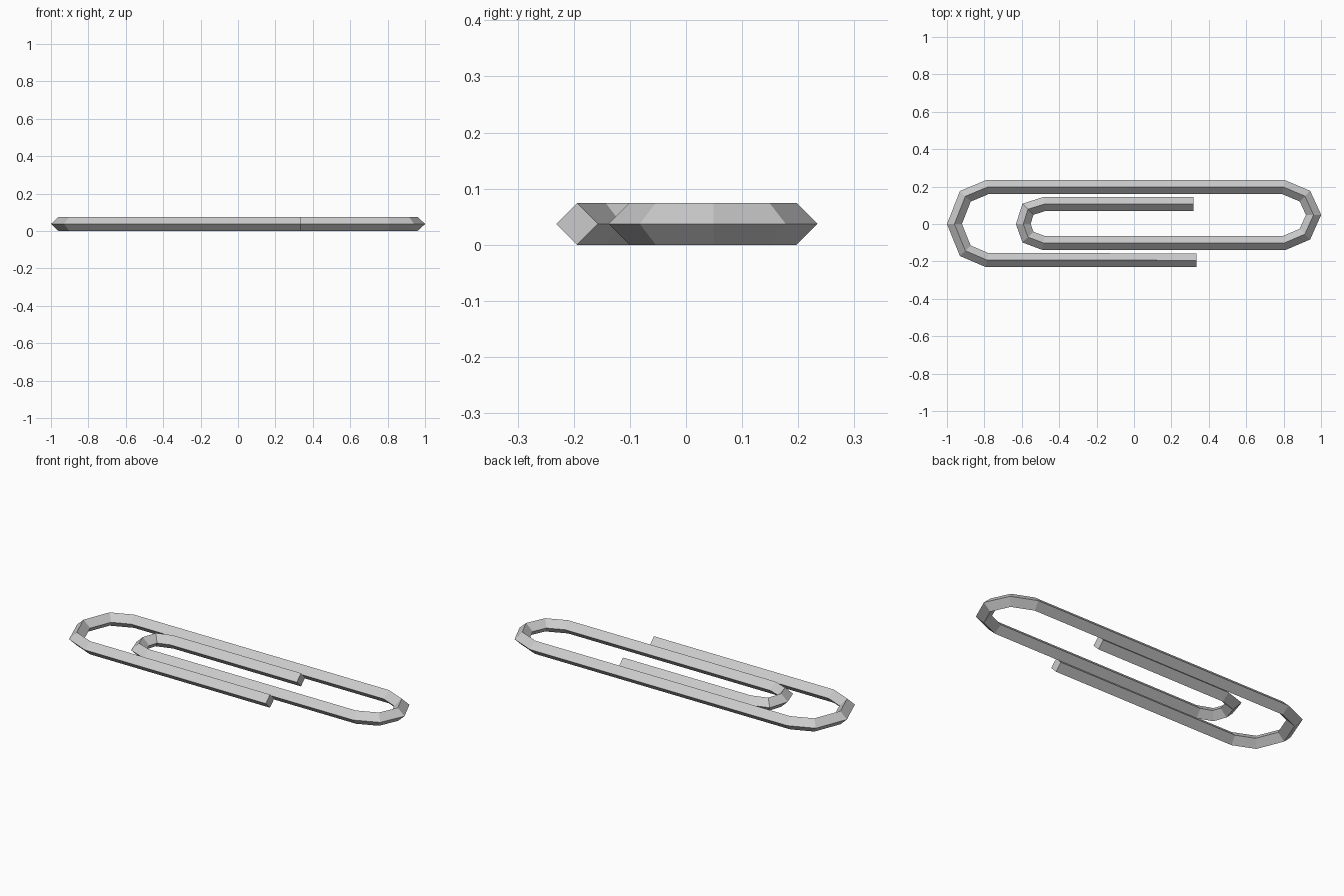
import bpy, bmesh
from mathutils import Vector

if "Cube" in bpy.data.objects:
    bpy.data.objects.remove(bpy.data.objects["Cube"])

R = 0.0372  # half-width of the diamond wire section

# Centre line of the bent wire, from the outer end to the inner end
path = [Vector(p) for p in [
    (0.335, -0.194), (-0.785, -0.193),
    (-0.902, -0.143), (-0.960, 0.0), (-0.902, 0.148),           # large left bend
    (-0.785, 0.197), (0.80, 0.197),
    (0.914, 0.149), (0.960, 0.049), (0.914, -0.054),            # right bend
    (0.805, -0.101), (-0.485, -0.101),
    (-0.567, -0.070), (-0.592, 0.0), (-0.567, 0.079),           # small left bend
    (-0.478, 0.107), (0.317, 0.107)]]


def normal(a, b):
    d = (b - a).normalized()
    return Vector((-d.y, d.x))


# Sweep the diamond section along the path with mitred corners
bm = bmesh.new()
rings = []
for i, p in enumerate(path):
    n0 = normal(path[max(i - 1, 0)], path[max(i, 1)])
    n1 = normal(path[min(i, len(path) - 2)], path[min(i + 1, len(path) - 1)])
    m = (n0 + n1).normalized()
    m *= R / m.dot(n0)
    rings.append([bm.verts.new(v) for v in (
        (p.x + m.x, p.y + m.y, R), (p.x, p.y, 2 * R),
        (p.x - m.x, p.y - m.y, R), (p.x, p.y, 0))])
for a, b in zip(rings, rings[1:]):
    for k in range(4):
        j = (k + 1) % 4
        bm.faces.new((a[k], a[j], b[j], b[k]))
bm.faces.new(rings[0])
bm.faces.new(rings[-1])
bmesh.ops.recalc_face_normals(bm, faces=bm.faces)

mesh = bpy.data.meshes.new("paper_clip_wire")
bm.to_mesh(mesh)
bm.free()
clip = bpy.data.objects.new("paper_clip_wire", mesh)
bpy.context.collection.objects.link(clip)
